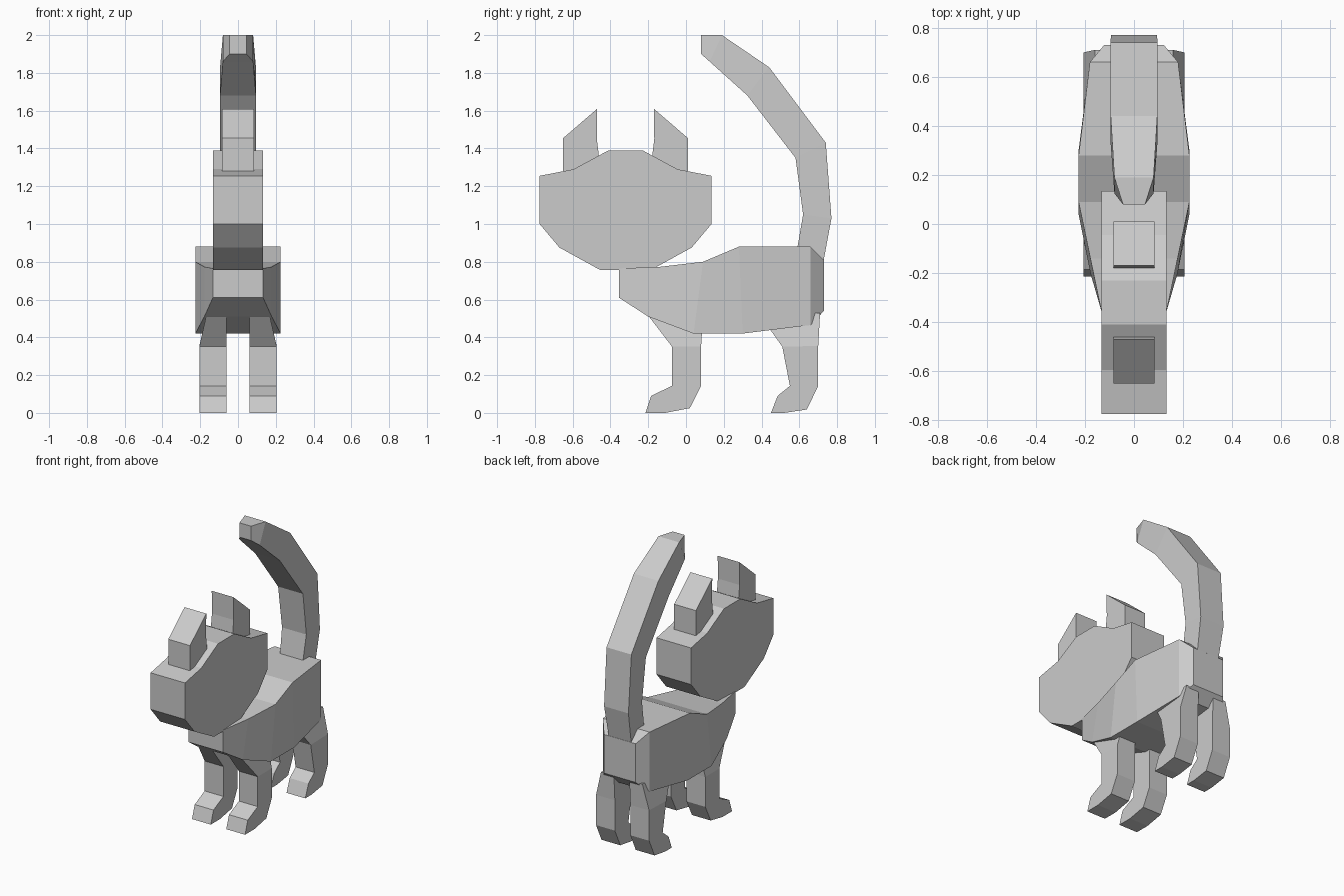
import bpy, bmesh

if "Cube" in bpy.data.objects:
    bpy.data.objects.remove(bpy.data.objects["Cube"])


def loft(name, rings, mirrored=False):
    """Skin four-cornered rings: (y, z) of one edge, (y, z) of the other, x min, x max."""
    bm = bmesh.new()
    loops = []
    for ya, za, yb, zb, x0, x1 in rings:
        loops.append([bm.verts.new(p) for p in
                      ((x0, ya, za), (x1, ya, za), (x1, yb, zb), (x0, yb, zb))])
    for a, b in zip(loops, loops[1:]):
        for i in range(4):
            j = (i + 1) % 4
            bm.faces.new((a[i], a[j], b[j], b[i]))
    bm.faces.new(loops[0])
    bm.faces.new(loops[-1])
    return finish(name, bm, mirrored)


def prism(name, profile, half_width):
    """Extrude a side profile evenly across x."""
    bm = bmesh.new()
    face = bm.faces.new([bm.verts.new((-half_width, y, z)) for y, z in profile])
    out = bmesh.ops.extrude_face_region(bm, geom=[face], use_keep_orig=True)
    verts = [v for v in out["geom"] if isinstance(v, bmesh.types.BMVert)]
    bmesh.ops.translate(bm, verts=verts, vec=(2 * half_width, 0, 0))
    return finish(name, bm)


def finish(name, bm, mirrored=False):
    bmesh.ops.recalc_face_normals(bm, faces=bm.faces)
    mesh = bpy.data.meshes.new(name)
    bm.to_mesh(mesh)
    bm.free()
    obj = bpy.data.objects.new(name, mesh)
    bpy.context.collection.objects.link(obj)
    if mirrored:
        mod = obj.modifiers.new("Mirror", 'MIRROR')
        mod.use_clip = False
    return obj


# Head: half profile mirrored about its own centre line
HEAD_Y = -0.32
half = [(0.09, 1.39), (0.275, 1.29), (0.455, 1.255),
        (0.455, 1.0), (0.35, 0.875), (0.135, 0.757)]
prism("head", [(HEAD_Y + d, z) for d, z in half]
      + [(HEAD_Y - d, z) for d, z in reversed(half)], 0.133)

# Ears
ear = [(0.33, 1.26), (0.33, 1.455), (0.15, 1.61), (0.152, 1.45), (0.14, 1.35)]
for name, s in (("left_ear", -1), ("right_ear", 1)):
    prism(name, [(HEAD_Y + s * d, z) for d, z in ear], 0.084)

# Body: lower edge, upper edge, half width
body = [(-0.355, 0.61, -0.355, 0.765, 0.133), (-0.20, 0.51, -0.14, 0.773, 0.178),
        (0.04, 0.42, 0.09, 0.80, 0.226), (0.30, 0.42, 0.28, 0.88, 0.226),
        (0.66, 0.465, 0.66, 0.88, 0.18), (0.73, 0.54, 0.73, 0.81, 0.122)]
loft("body", [(*r[:4], -r[4], r[4]) for r in body])

# Tail: inner edge, outer edge, half width
tail = [(0.57, 0.76, 0.72, 0.76, 0.085), (0.62, 1.05, 0.77, 1.03, 0.094),
        (0.58, 1.35, 0.74, 1.43, 0.096), (0.325, 1.68, 0.44, 1.83, 0.095),
        (0.125, 1.86, 0.19, 2.0, 0.08), (0.08, 1.90, 0.08, 2.0, 0.045)]
loft("tail", [(*r[:4], -r[4], r[4]) for r in tail])

# Legs: front edge, back edge, inner x, outer x
loft("front_legs", [(-0.20, 0.515, 0.09, 0.515, 0.06, 0.168),
                    (-0.075, 0.352, 0.08, 0.352, 0.06, 0.205),
                    (-0.075, 0.143, 0.08, 0.143, 0.06, 0.205),
                    (-0.185, 0.09, 0.02, 0.025, 0.06, 0.205),
                    (-0.215, 0.0, -0.11, 0.0, 0.06, 0.205)], True)
loft("back_legs", [(0.39, 0.52, 0.71, 0.53, 0.06, 0.16),
                   (0.51, 0.35, 0.70, 0.355, 0.06, 0.205),
                   (0.55, 0.143, 0.70, 0.143, 0.06, 0.205),
                   (0.485, 0.09, 0.64, 0.018, 0.06, 0.205),
                   (0.45, 0.0, 0.52, 0.0, 0.06, 0.205)], True)
